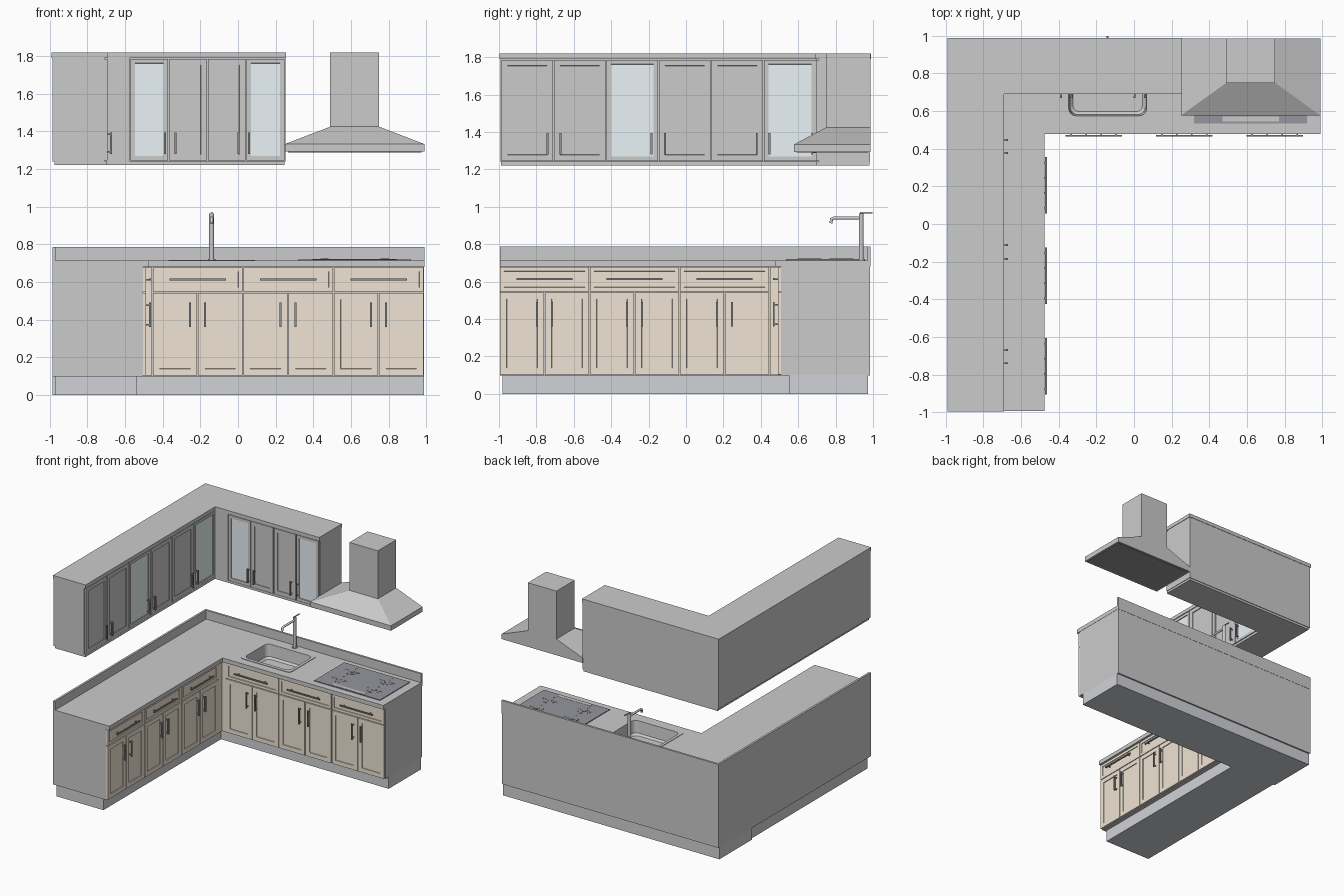
import bpy, bmesh, math
from mathutils import Vector, Matrix

if "Cube" in bpy.data.objects:
    bpy.data.objects.remove(bpy.data.objects["Cube"])


def material(name, rgb):
    m = bpy.data.materials.new(name)
    m.diffuse_color = (*rgb, 1)
    m.use_nodes = True
    m.node_tree.nodes["Principled BSDF"].inputs["Base Color"].default_value = m.diffuse_color
    return m


WOOD = material("wood", (0.87, 0.78, 0.66))
STONE = material("stone", (0.94, 0.93, 0.92))
DARK = material("dark_metal", (0.3, 0.3, 0.31))
BLACK = material("hob_glass", (0.3, 0.31, 0.34))
GLASS = material("glass", (0.82, 0.9, 0.93))
KICK = material("plinth_grey", (0.64, 0.65, 0.68))
GREY = material("grey", (0.8, 0.8, 0.8))


def finish(name, bm, *mats):
    bmesh.ops.recalc_face_normals(bm, faces=bm.faces)
    me = bpy.data.meshes.new(name)
    bm.to_mesh(me)
    bm.free()
    for m in mats:
        if m:
            me.materials.append(m)
    ob = bpy.data.objects.new(name, me)
    bpy.context.collection.objects.link(ob)
    return ob


def loft(name, rings, mat=None, cap_start=True):
    """Skin a stack of equal-length point rings, capping the ends."""
    bm = bmesh.new()
    vs = [[bm.verts.new(p) for p in r] for r in rings]
    n = len(vs[0])
    for a, b in zip(vs, vs[1:]):
        for i in range(n):
            j = (i + 1) % n
            bm.faces.new((a[i], a[j], b[j], b[i]))
    if cap_start:
        bm.faces.new(vs[0])
    bm.faces.new(vs[-1])
    return finish(name, bm, mat)


def rect(x0, x1, y0, y1, z):
    return [(x0, y0, z), (x1, y0, z), (x1, y1, z), (x0, y1, z)]


def box(name, x0, x1, y0, y1, z0, z1, mat=None):
    return loft(name, [rect(x0, x1, y0, y1, z0), rect(x0, x1, y0, y1, z1)], mat)


def l_block(name, x0, xi, x1, y0, yi, y1, z0, z1, mat=None):
    """L-shaped block: left leg x0..xi, back leg yi..y1."""
    pts = [(x0, y0), (xi, y0), (xi, yi), (x1, yi), (x1, y1), (x0, y1)]
    return loft(name, [[(x, y, z) for x, y in pts] for z in (z0, z1)], mat)


def rounded(cx, cy, hx, hy, r, z, seg=6):
    pts = []
    for k, (sx, sy) in enumerate([(1, 1), (-1, 1), (-1, -1), (1, -1)]):
        for i in range(seg + 1):
            a = math.pi / 2 * (k + i / seg)
            pts.append((cx + sx * (hx - r) + r * math.cos(a),
                        cy + sy * (hy - r) + r * math.sin(a), z))
    return pts


def disc(name, x, y, z0, z1, r, mat=None, seg=32):
    rings = [[(x + r * math.cos(2 * math.pi * i / seg), y + r * math.sin(2 * math.pi * i / seg), z)
              for i in range(seg)] for z in (z0, z1)]
    return loft(name, rings, mat)


def tube(name, pts, r, mat=None):
    cu = bpy.data.curves.new(name, 'CURVE')
    cu.dimensions = '3D'
    cu.bevel_depth, cu.bevel_resolution, cu.use_fill_caps = r, 3, True
    sp = cu.splines.new('POLY')
    sp.points.add(len(pts) - 1)
    for p, q in zip(sp.points, pts):
        p.co = (*q, 1)
    ob = bpy.data.objects.new(name, cu)
    bpy.context.collection.objects.link(ob)
    if mat:
        cu.materials.append(mat)


def run_box(name, leg, face, u0, u1, d0, d1, z0, z1, mat=None):
    """Box on a cabinet face: u runs along it, d sticks out of it."""
    if leg == "back":
        return box(name, u0, u1, face - d1, face - d0, z0, z1, mat)
    return box(name, face + d0, face + d1, u0, u1, z0, z1, mat)


def front(name, leg, face, u0, u1, z0, z1, margin, mat, inner=None, thick=0.016):
    """Door or drawer front with a recessed centre panel."""
    g = 0.003
    ob = run_box(name, leg, face, u0 + g, u1 - g, 0, thick, z0 + g, z1 - g, mat)
    if not ob.data.materials:
        ob.data.materials.append(GREY)
    ob.data.materials.append(inner or mat or GREY)
    n = Vector((0, -1, 0)) if leg == "back" else Vector((1, 0, 0))
    bm = bmesh.new()
    bm.from_mesh(ob.data)
    f = max(bm.faces, key=lambda q: q.normal.dot(n))
    bmesh.ops.inset_region(bm, faces=[f], thickness=margin)
    bmesh.ops.inset_region(bm, faces=[f], thickness=0.001, depth=-0.006)
    f.material_index = 1
    bm.to_mesh(ob.data)
    bm.free()


def handle(name, leg, face, u, z, length, vertical):
    h, w = length / 2, 0.005
    du, dz = (w, h) if vertical else (h, w)
    run_box(name + "_bar", leg, face, u - du, u + du, 0.018, 0.027, z - dz, z + dz, DARK)
    for s in (-1, 1):
        uu, zz = (u, z + s * h * 0.8) if vertical else (u + s * h * 0.8, z)
        run_box(name + "_post", leg, face, uu - w * 0.8, uu + w * 0.8, 0, 0.02,
                zz - w * 0.8, zz + w * 0.8, DARK)


# Lower cabinets: plinth, carcass, worktop, splashback
box("plinth_left", -0.97, -0.54, -0.98, 0.56, 0, 0.1, KICK)
box("plinth_back", -0.985, 0.988, 0.55, 0.972, 0, 0.1, KICK)
carcass = l_block("base_carcass", -0.987, -0.506, 0.988, -0.995, 0.508, 0.985, 0.098, 0.68)
worktop = l_block("worktop", -0.987, -0.475, 0.99, -0.995, 0.478, 0.987, 0.68, 0.714, STONE)
l_block("splashback", -0.987, -0.97, 0.99, -0.995, 0.97, 0.987, 0.714, 0.787, STONE)

# Lower doors and drawers, three units on each leg
for leg, face, start in (("back", 0.508, -0.455), ("left", -0.506, -0.997)):
    w = 0.481
    for i in range(3):
        a = start + i * w
        m = a + w / 2
        tag = f"{leg}_{i + 1}"
        front("drawer_" + tag, leg, face, a, a + w, 0.545, 0.68, 0.03, WOOD)
        handle("drawer_handle_" + tag, leg, face + (-0.016 if leg == "back" else 0.016),
               m, 0.613, 0.3, False)
        for s, (p, q) in enumerate(((a, m), (m, a + w))):
            front(f"base_door_{tag}_{s}", leg, face, p, q, 0.1, 0.545, 0.05, WOOD)
            handle(f"base_handle_{tag}_{s}", leg, face + (-0.016 if leg == "back" else 0.016),
                   m + (s * 2 - 1) * 0.04, 0.425, 0.13, True)
run_box("base_filler_back", "back", 0.508, -0.506, -0.457, 0, 0.014, 0.102, 0.678, WOOD)
run_box("base_filler_left", "left", -0.506, 0.449, 0.508, 0, 0.014, 0.102, 0.678, WOOD)

# Upper cabinets: carcass, cornice, bottom rail
l_block("wall_carcass", -0.985, -0.71, 0.252, -0.993, 0.71, 0.985, 1.24, 1.79)
l_block("wall_cornice", -0.99, -0.692, 0.256, -0.996, 0.692, 0.988, 1.79, 1.82)
l_block("wall_bottom_rail", -0.975, -0.698, 0.248, -0.99, 0.698, 0.98, 1.222, 1.242)

# Upper doors: edges along the leg, glazed door numbers, handle positions
uppers = (
    ("back", 0.71, (-0.575, -0.37, -0.163, 0.042, 0.25), (0, 3), (-0.387, -0.332, 0.003, 0.058)),
    ("left", -0.71, (-0.99, -0.708, -0.427, -0.147, 0.134, 0.415, 0.697), (2, 5),
     (-0.74, -0.67, -0.185, -0.112, 0.378, 0.447)),
)
for leg, face, edges, glazed, grips in uppers:
    for i, (a, b) in enumerate(zip(edges, edges[1:])):
        glass = i in glazed
        front(f"wall_door_{leg}_{i}", leg, face, a, b, 1.243, 1.789, 0.033 if glass else 0.045,
              GREY, GLASS if glass else None)
    for i, u in enumerate(grips):
        handle(f"wall_handle_{leg}_{i}", leg, face + (-0.013 if leg == "back" else 0.013),
               u, 1.338, 0.115, True)
run_box("wall_filler", "back", 0.71, -0.71, -0.577, 0, 0.014, 1.243, 1.789)

# Extractor hood: rim, sloped canopy and chimney, dark filter below
rim = (0.25, 0.99, 0.577, 0.987)
flue = (0.49, 0.75, 0.75, 0.987)
loft("hood", [rect(*rim, 1.292), rect(*rim, 1.333), rect(*flue, 1.425), rect(*flue, 1.82)])
box("hood_filter", 0.265, 0.975, 0.592, 0.972, 1.289, 1.294, DARK)

# Sink basin and its cut-out
cx, cy = -0.14, 0.725
loft("sink", [rounded(cx, cy, 0.23, 0.177, 0.03, 0.712), rounded(cx, cy, 0.23, 0.177, 0.03, 0.718),
              rounded(cx, cy, 0.207, 0.15, 0.04, 0.718), rounded(cx, cy, 0.2, 0.143, 0.04, 0.62),
              rounded(cx, cy, 0.185, 0.128, 0.035, 0.605)], cap_start=False)
disc("sink_drain", cx, cy, 0.6, 0.608, 0.025, DARK)
cutter = loft("sink_cutter", [rounded(cx, cy, 0.215, 0.158, 0.04, z) for z in (0.59, 0.8)])
cutter.hide_render = True
cutter.hide_viewport = True
for ob in (carcass, worktop):
    mod = ob.modifiers.new("sink_hole", 'BOOLEAN')
    mod.object, mod.operation, mod.solver = cutter, 'DIFFERENCE', 'EXACT'

# Tap
disc("tap_base", cx, 0.937, 0.714, 0.722, 0.02)
disc("tap_column", cx, 0.937, 0.714, 0.965, 0.013)
tube("tap_spout", [(cx, 0.937, 0.94), (cx, 0.79, 0.94), (cx, 0.778, 0.934), (cx, 0.775, 0.912)], 0.009)
tube("tap_lever", [(cx, 0.93, 0.968), (cx, 0.998, 0.968)], 0.005)

# Hob with control strip and four burners
box("hob", 0.32, 0.92, 0.535, 0.925, 0.714, 0.72, BLACK)
box("hob_controls", 0.47, 0.77, 0.545, 0.572, 0.718, 0.7215, STONE)
for x in (0.46, 0.78):
    for y in (0.66, 0.83):
        disc("burner_plate", x, y, 0.719, 0.7215, 0.055, DARK)
        disc("burner_cap", x, y, 0.719, 0.724, 0.022, BLACK)
        for dx, dy in ((0.065, 0.003), (0.003, 0.065)):
            box("burner_grate", x - dx, x + dx, y - dy, y + dy, 0.719, 0.7225, BLACK)
